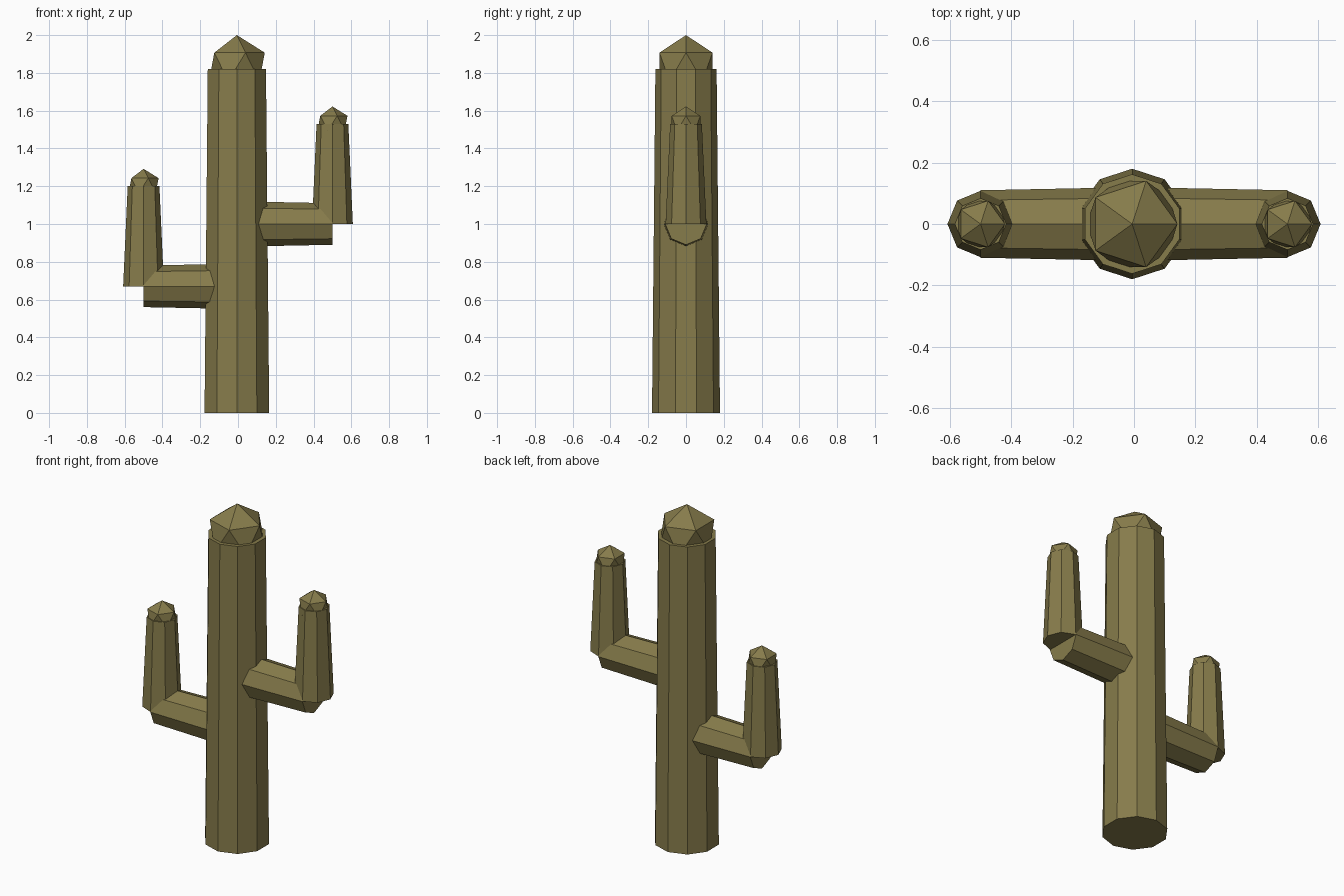
import bpy
import math

if "Cube" in bpy.data.objects:
    bpy.data.objects.remove(bpy.data.objects["Cube"])

green = bpy.data.materials.new("olive_green")
green.diffuse_color = (0.24, 0.20, 0.07, 1.0)
green.use_nodes = True
green.node_tree.nodes["Principled BSDF"].inputs["Base Color"].default_value = green.diffuse_color


def finish(name):
    ob = bpy.context.object
    ob.name = name
    ob.data.materials.append(green)
    return ob


def tapered(name, sides, r1, r2, length, base, rot=(0, 0, 0), centre=None):
    """Closed tapered prism; centre is its middle point."""
    bpy.ops.mesh.primitive_cone_add(vertices=sides, radius1=r1, radius2=r2,
                                    depth=length, location=centre or
                                    (base[0], base[1], base[2] + length / 2),
                                    rotation=rot)
    return finish(name)


def bud(name, r, loc):
    """Faceted 20-sided tip."""
    bpy.ops.mesh.primitive_ico_sphere_add(subdivisions=1, radius=r, location=loc)
    return finish(name)


# Trunk and its tip
TX = -0.006
tapered("trunk", 10, 0.18, 0.162, 1.82, (TX, 0, 0))
trunk_tip = bud("trunk_tip", 0.165, (TX, 0, 1.832))
trunk_tip.scale.z = 1.018

# Two arms: a horizontal branch, an upright and a tip
for side, sx, z in (("left", -1, 0.67), ("right", 1, 1.0)):
    tapered(side + "_branch", 8, 0.12, 0.11, 0.5, None,
            rot=(0, sx * math.pi / 2, 0), centre=(sx * 0.25, 0, z))
    tapered(side + "_upright", 8, 0.108, 0.084, 0.53, (sx * 0.5, 0, z))
    bud(side + "_tip", 0.089, (sx * 0.5, 0, z + 0.533))
